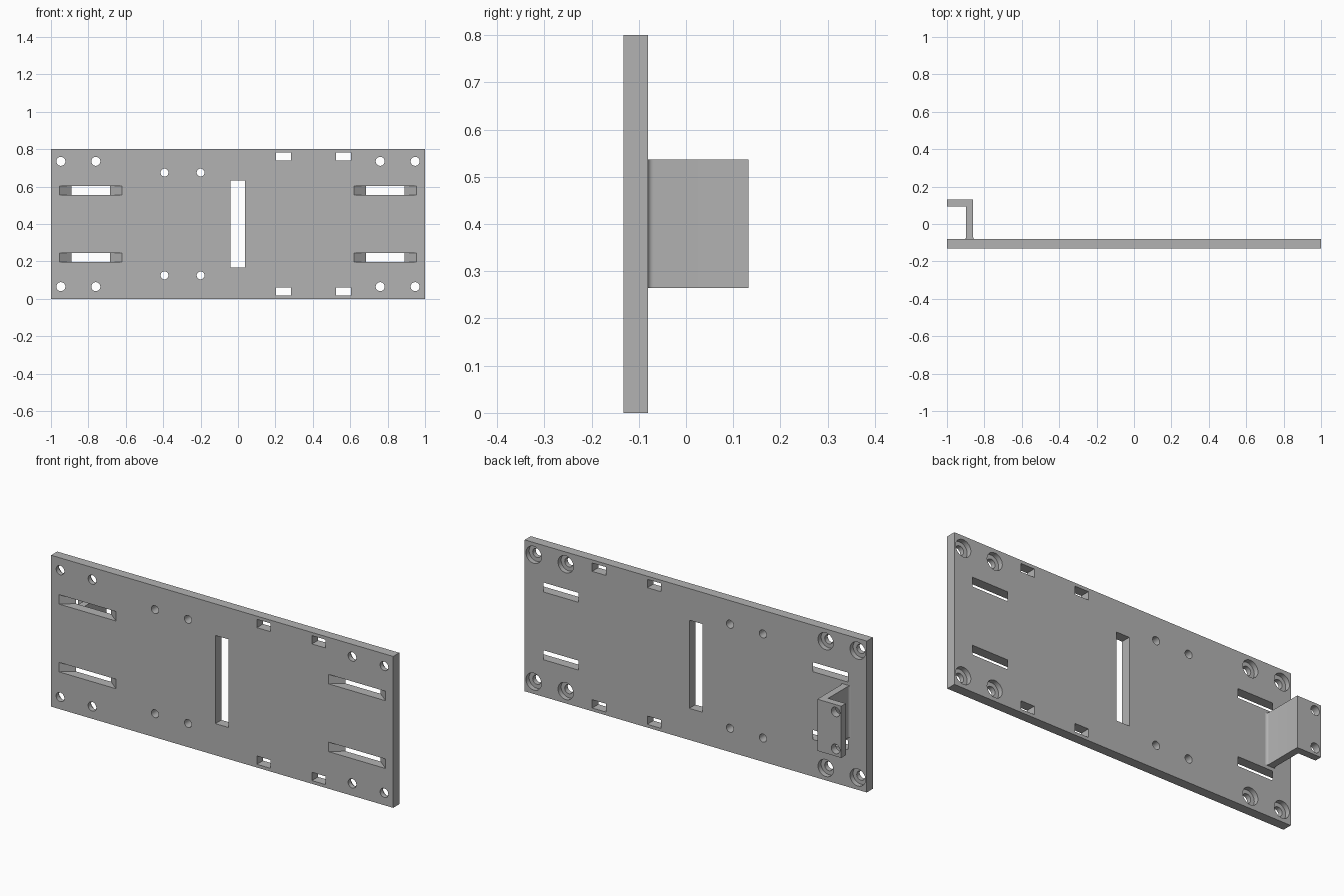
import bpy
import bmesh
from math import cos, sin, tau

cube = bpy.data.objects.get("Cube")
if cube:
    bpy.data.objects.remove(cube, do_unlink=True)

grey = bpy.data.materials.new("plain grey")
grey.use_nodes = True
colour = (0.45, 0.45, 0.45, 1)
grey.diffuse_color = colour
grey.node_tree.nodes["Principled BSDF"].inputs["Base Color"].default_value = colour

FRONT, BACK, REAR = -0.132, -0.081, 0.132   # plate faces and bracket rear
MID_Z = 0.4
EPS = 0.01


def loft(bm, rings):
    """Closed solid through rings of equal point count."""
    loops = [[bm.verts.new(p) for p in ring] for ring in rings]
    for a, b in zip(loops, loops[1:]):
        for i in range(len(a)):
            j = (i + 1) % len(a)
            bm.faces.new((a[i], a[j], b[j], b[i]))
    bm.faces.new(loops[0][::-1])
    bm.faces.new(loops[-1])


def rect(x0, x1, z0, z1, y):
    return [(x0, y, z0), (x1, y, z0), (x1, y, z1), (x0, y, z1)]


def circle(x, z, r, y, n=32):
    return [(x + r * cos(tau * i / n), y, z + r * sin(tau * i / n)) for i in range(n)]


def box(bm, x0, x1, y0, y1, z0, z1):
    loft(bm, [rect(x0, x1, z0, z1, y0), rect(x0, x1, z0, z1, y1)])


def make(name, bm):
    bmesh.ops.recalc_face_normals(bm, faces=bm.faces)
    mesh = bpy.data.meshes.new(name)
    bm.to_mesh(mesh)
    bm.free()
    mesh.materials.append(grey)
    ob = bpy.data.objects.new(name, mesh)
    bpy.context.collection.objects.link(ob)
    return ob


def cut(ob, bm):
    """Subtract the cutter solids, then shade with sharp edges kept."""
    cutter = make(ob.name + "_cutter", bm)
    cutter.hide_render = True
    mod = ob.modifiers.new("openings", "BOOLEAN")
    mod.operation, mod.solver, mod.object = "DIFFERENCE", "EXACT", cutter
    bpy.ops.object.select_all(action="DESELECT")
    bpy.context.view_layer.objects.active = ob
    ob.select_set(True)
    bpy.ops.object.modifier_apply(modifier=mod.name)
    bpy.data.objects.remove(cutter, do_unlink=True)
    bpy.ops.object.shade_smooth_by_angle()


# Mounting plate
bm = bmesh.new()
box(bm, -1, 1, FRONT, BACK, 0, 2 * MID_Z)
plate = make("mounting_plate", bm)

# Plate openings, repeated above and below the middle
bm = bmesh.new()
y0, y1 = FRONT - EPS, BACK + EPS
for s in (-1, 1):
    # corner screw holes, counterbored from the back
    for x in (-0.947, -0.76, 0.76, 0.947):
        z = MID_Z + s * 0.335
        step = BACK - 0.026
        loft(bm, [circle(x, z, r, y) for r, y in
                  ((0.024, y0), (0.024, step), (0.045, step), (0.045, y1))])
    # plain holes
    for x in (-0.393, -0.2):
        z = MID_Z + s * 0.275
        loft(bm, [circle(x, z, 0.021, y) for y in (y0, y1)])
    # edge windows
    for x in (0.243, 0.565):
        z = MID_Z + s * 0.361
        box(bm, x - 0.04, x + 0.04, y0, y1, z - 0.022, z + 0.022)
    # strap slots with sloping ends, wider at the front
    for x in (-0.788, 0.788):
        z = MID_Z + s * 0.179
        loft(bm, [rect(x - w, x + w, z - 0.025, z + 0.025, y) for w, y in
                  ((0.167, y0), (0.167, FRONT), (0.103, BACK), (0.103, y1))])
# central slot
box(bm, -0.04, 0.037, y0, y1, 0.167, 0.633)
cut(plate, bm)

# Bracket: web, outward flange and small fillets at the foot
bm = bmesh.new()
arc = [(0.012 * (1 - cos(a)), 0.012 * (1 - sin(a))) for a in
       [tau / 4 * i / 5 for i in range(6)]]
right, left, inner = -0.897, -0.86, 0.094
profile = [(left + dx, BACK + dy) for dx, dy in arc[::-1]]
profile = [(left + 0.012, BACK)] + [(left + dx, BACK + dy) for dx, dy in arc[-2::-1]]
profile += [(left, REAR), (-1, REAR), (-1, inner), (right, inner)]
profile += [(right - dx, BACK + dy) for dx, dy in arc]
loft(bm, [[(x, y, z) for x, y in profile] for z in (0.264, 0.537)])
bracket = make("rear_bracket", bm)

# Flange screw holes
bm = bmesh.new()
for s in (-1, 1):
    loft(bm, [circle(-0.967, MID_Z + s * 0.098, 0.025, y) for y in (inner - EPS, REAR + EPS)])
cut(bracket, bm)
